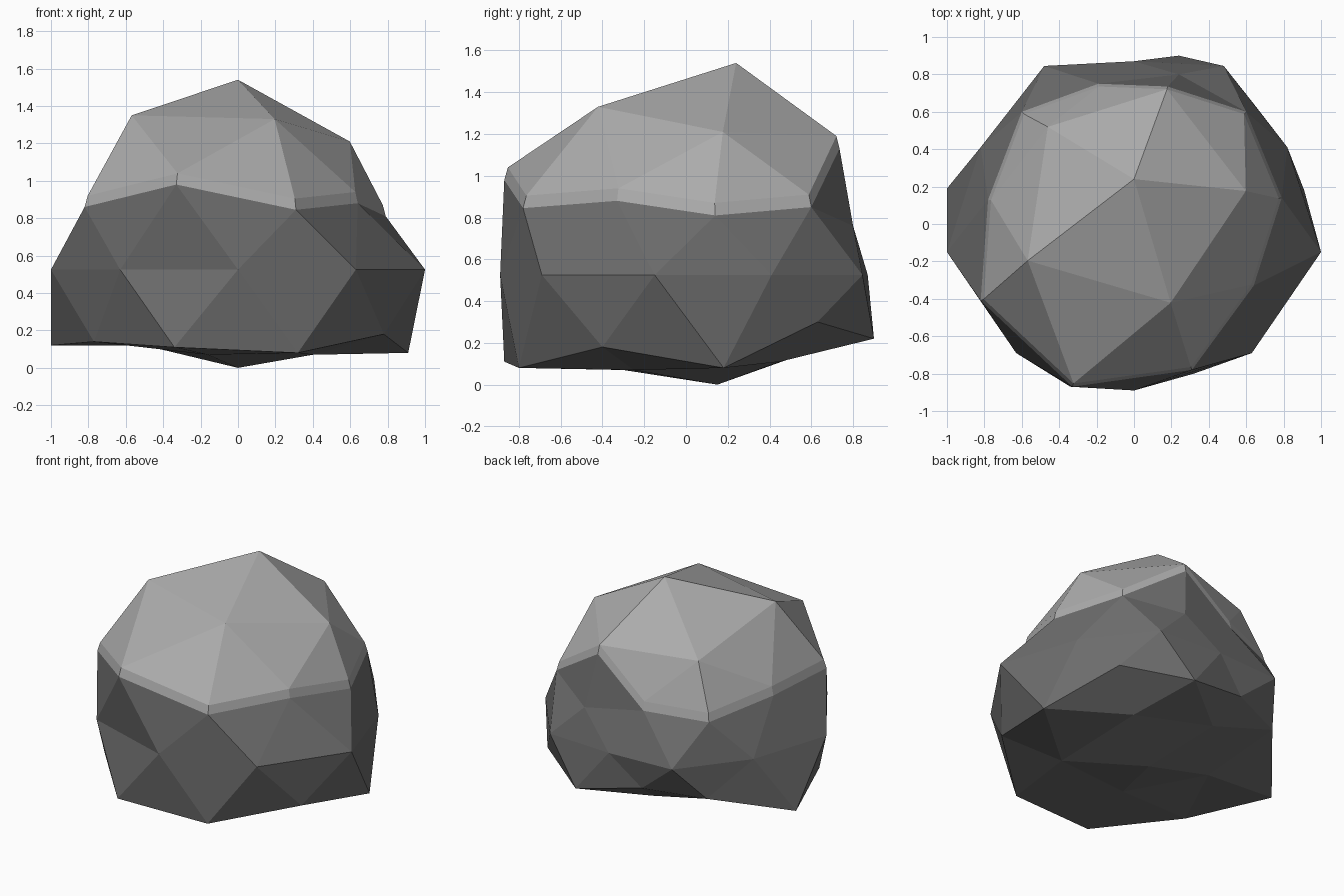
import bpy
import bmesh
import math
from mathutils import Vector

default_cube = bpy.data.objects.get("Cube")
if default_cube:
    bpy.data.objects.remove(default_cube, do_unlink=True)


def make_material(name, grey):
    material = bpy.data.materials.new(name)
    colour = (grey, grey, grey, 1.0)
    material.diffuse_color = colour
    material.use_nodes = True
    shader = next(n for n in material.node_tree.nodes if n.type == "BSDF_PRINCIPLED")
    shader.inputs["Base Color"].default_value = colour
    shader.inputs["Roughness"].default_value = 0.9
    return material


def make_object(name, bm, material):
    mesh = bpy.data.meshes.new(name)
    bm.to_mesh(mesh)
    mesh.materials.append(material)
    obj = bpy.data.objects.new(name, mesh)
    bpy.context.collection.objects.link(obj)
    return obj


def angle_from_front(vert):
    """Counter-clockwise angle, starting just left of the front."""
    return (math.degrees(math.atan2(vert.co.y, vert.co.x)) + 100) % 360


def shape_ring(bm_verts, points):
    """Move one level of sphere vertices, in angular order, to the given points."""
    for vert, point in zip(sorted(bm_verts, key=angle_from_front), points):
        vert.co = Vector(point)


# Levels of the boulder, each listed counter-clockwise from the front
EQUATOR_HEIGHT = 0.525
crown = [(0, 0.245, 1.48)]
shoulder = [(0.2, -0.43, 1.27), (0.61, 0.18, 1.15), (0.18, 0.735, 1.13),
            (-0.47, 0.53, 1.11), (-0.58, -0.2, 1.29)]
rim = [(0.31, -0.78, 0.845), (0.64, -0.33, 0.88), (0.79, 0.14, 0.81),
       (0.6, 0.6, 0.85), (0.24, 0.8, 0.76), (-0.19, 0.75, 0.83),
       (-0.6, 0.6, 0.8), (-0.78, 0.13, 0.86), (-0.82, -0.41, 0.86),
       (-0.33, -0.87, 0.98)]
foot = [(0.32, -0.8, 0.08), (0.78, -0.4, 0.18), (0.91, 0.18, 0.08),
        (0.65, 0.63, 0.3), (0.24, 0.9, 0.22), (-0.22, 0.81, 0.31),
        (-0.62, 0.65, 0.28), (-1, 0.19, 0.12), (-0.77, -0.4, 0.14),
        (-0.34, -0.87, 0.11)]
underside = [(0.4, -0.25, 0.07), (0.38, 0.45, 0.11), (-0.16, 0.6, 0.16),
             (-0.5, 0.15, 0.12), (-0.16, -0.3, 0.07)]
base = [(0, 0.15, 0)]

# The middle level is mirrored left to right
right_half = [(0.63, -0.69), (1, -0.15), (0.82, 0.41), (0.48, 0.845)]
outline = ([(0, -0.89)] + right_half + [(0, 0.87)]
           + [(-x, y) for x, y in reversed(right_half)])
equator = [(x, y, EQUATOR_HEIGHT) for x, y in outline]

# Boulder body
body = bmesh.new()
bmesh.ops.create_icosphere(body, subdivisions=2, radius=1)
bands = [(0.95, 2, crown), (0.7, 0.95, shoulder), (0.2, 0.7, rim),
         (-0.2, 0.2, equator), (-0.7, -0.2, foot),
         (-0.95, -0.7, underside), (-2, -0.95, base)]
levels = [([v for v in body.verts if low < v.co.z <= high], points)
          for low, high, points in bands]
for verts, points in levels:
    shape_ring(verts, points)
bmesh.ops.recalc_face_normals(body, faces=body.faces)
make_object("boulder_body", body, make_material("dark grey stone", 0.15))

# Pale cap: the upper facets lifted into a thin shell
CAP_THICKNESS = 0.06
CAP_MIN_HEIGHT = 0.785
cap = body.copy()
lower_faces = [f for f in cap.faces
               if min(v.co.z for v in f.verts) < CAP_MIN_HEIGHT]
bmesh.ops.delete(cap, geom=lower_faces, context="FACES")
original_faces = list(cap.faces)
extruded = bmesh.ops.extrude_face_region(cap, geom=original_faces)
for item in extruded["geom"]:
    if isinstance(item, bmesh.types.BMVert):
        item.co = Vector((item.co.x * 0.98, item.co.y * 0.98,
                          item.co.z + CAP_THICKNESS))
leftover = [f for f in original_faces if f.is_valid]
bmesh.ops.delete(cap, geom=leftover, context="FACES")
bmesh.ops.recalc_face_normals(cap, faces=cap.faces)
if sum(f.normal.z for f in cap.faces) < 0:
    bmesh.ops.reverse_faces(cap, faces=cap.faces)
make_object("boulder_cap", cap, make_material("light grey stone", 0.41))

body.free()
cap.free()
